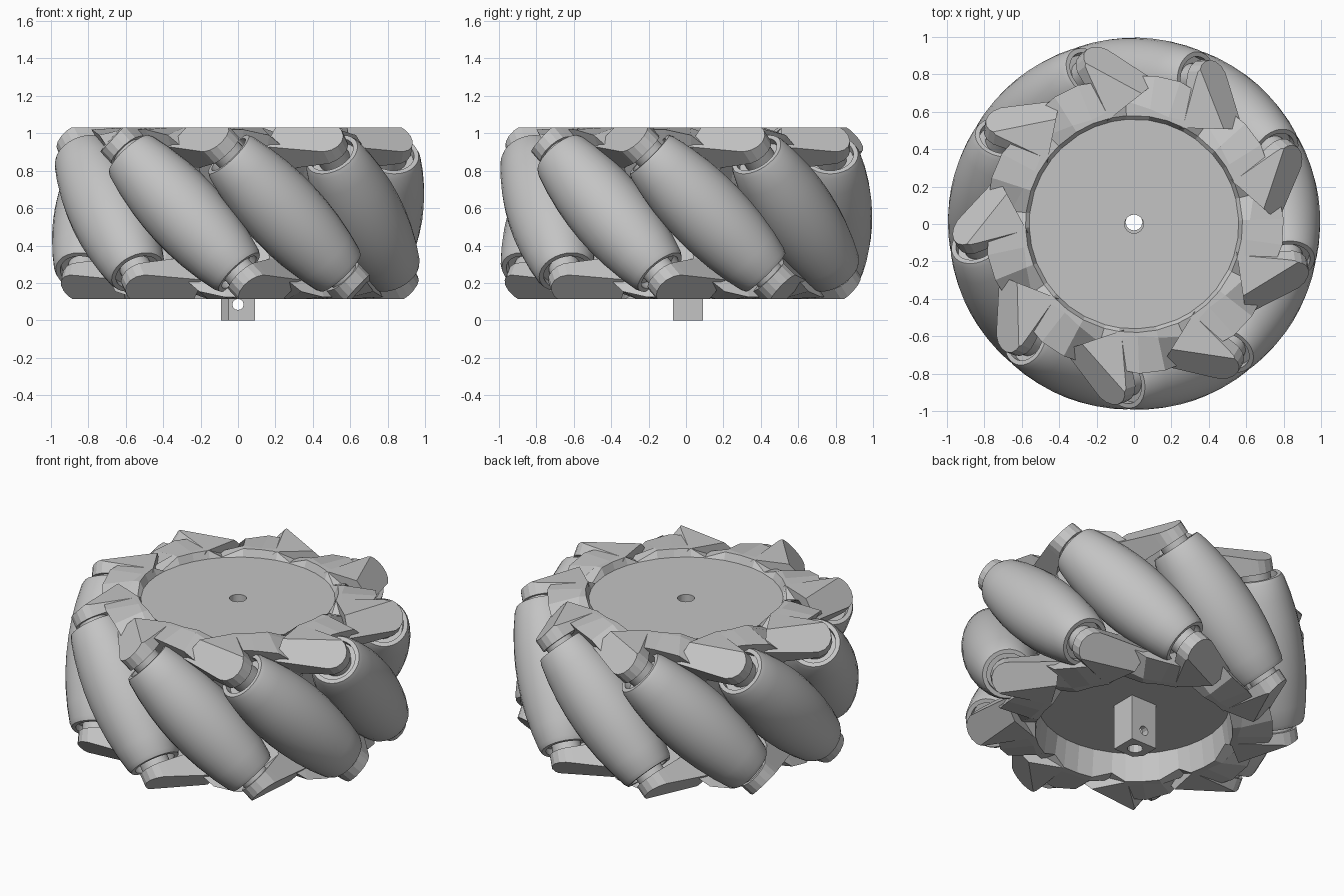
import bpy, bmesh
from math import sin, cos, pi, radians, sqrt
from mathutils import Matrix, Vector

cube = bpy.data.objects.get("Cube")
if cube:
    bpy.data.objects.remove(cube)

COUNT = 9            # rollers around the wheel
STEP = 2 * pi / COUNT
PHASE = radians(8.5)
MID = 0.572          # height of the wheel's middle plane
AXIS_R = 0.782       # distance of roller axles from the wheel axis
TOP = 1.03
S = sqrt(0.5)

grey = bpy.data.materials.new("plain_grey")
grey.use_nodes = True
grey.diffuse_color = (0.55, 0.55, 0.55, 1)
grey.node_tree.nodes["Principled BSDF"].inputs["Base Color"].default_value = (0.55, 0.55, 0.55, 1)


def make(name, bm, smooth=False):
    bmesh.ops.recalc_face_normals(bm, faces=bm.faces)
    mesh = bpy.data.meshes.new(name)
    bm.to_mesh(mesh)
    bm.free()
    mesh.materials.append(grey)
    ob = bpy.data.objects.new(name, mesh)
    bpy.context.collection.objects.link(ob)
    if smooth:
        bpy.ops.object.select_all(action="DESELECT")
        ob.select_set(True)
        bpy.context.view_layer.objects.active = ob
        bpy.ops.object.shade_smooth_by_angle(angle=radians(30))
    return ob


def slanted(x, t, w):
    """Radial x, distance t along the 45 degree axle, w across it."""
    return Vector((x, S * (w - t), S * (w + t)))


def bridge(bm, rings):
    for a, b in zip(rings, rings[1:]):
        n = len(a)
        for i in range(n):
            j = (i + 1) % n
            bm.faces.new((a[i], a[j], b[j], b[i]))


def place(i):
    return Matrix.Translation((0, 0, MID)) @ Matrix.Rotation(PHASE + i * STEP, 4, "Z")


FLIP = Matrix.Rotation(pi, 4, "X")


# Barrel roller with cupped ends and an axle stub
def roller(i):
    half = [(0.5, 0.085), (0.405, 0.085), (0.405, 0.122), (0.445, 0.122),
            (0.445, 0.147), (0.42, 0.16), (0.32, 0.183), (0.2, 0.202), (0.1, 0.211)]
    profile = [(-t, r) for t, r in half] + [(0, 0.214)] + half[::-1]
    bm = bmesh.new()
    sides = 28
    rings = [[bm.verts.new(slanted(AXIS_R + r * cos(2 * pi * k / sides), t,
                                   r * sin(2 * pi * k / sides)))
              for k in range(sides)] for t, r in profile]
    bridge(bm, rings)
    bm.transform(place(i))
    make(f"roller_{i + 1}", bm, True)


# Arched bracket holding one end of a roller, cut off flush with the rim
def bracket(i, name, turn):
    arch = [(AXIS_R + 0.105 * cos(a), 0.105 * sin(a))
            for a in (pi * (k / 8 - 0.5) for k in range(9))]
    outline = [(0.52, -0.15)] + arch + [(0.52, 0.15)]
    bm = bmesh.new()
    inner = [bm.verts.new(slanted(x, 0.475, w)) for x, w in outline]
    outer = [bm.verts.new(slanted(x, 0.575 + 0.3 * (AXIS_R - x), w)) for x, w in outline]
    bridge(bm, [inner, outer])
    bm.faces.new(inner)
    bm.faces.new(outer)
    cut = bmesh.ops.bisect_plane(bm, geom=bm.verts[:] + bm.edges[:] + bm.faces[:],
                                 plane_co=(0, 0, TOP - MID), plane_no=(0, 0, 1),
                                 clear_outer=True)
    edges = [e for e in cut["geom_cut"] if isinstance(e, bmesh.types.BMEdge)]
    bmesh.ops.holes_fill(bm, edges=edges)
    bm.transform(place(i) @ turn)
    make(f"{name}_bracket_{i + 1}", bm)


# Half of the hub: centre bore, inner disc, jagged flange and drum wall
def hub_half(name, disc_z, disc_r, turn):
    # angle past the bracket, flange height, flange radius, crest radius
    teeth = [(0, 1.02, 0.78, 0.62), (10, 1.02, 0.80, 0.60),
             (20, 0.99, 0.80, 0.62), (32, 0.86, 0.79, 0.66)]
    bm = bmesh.new()
    rings = [[] for _ in range(7)]
    for i in range(COUNT):
        for d, z, r, crest in teeth:
            a = i * STEP + radians(d - 26.5)
            crest_z = min(TOP, z + 0.12)
            if d == 32:
                crest_z = 0.98
            points = [(0.05, MID), (0.05, disc_z), (disc_r, disc_z),
                      (disc_r + 0.02, crest_z), (crest, crest_z), (r, z), (0.56, MID)]
            for ring, (pr, pz) in zip(rings, points):
                ring.append(bm.verts.new((pr * cos(a), pr * sin(a), pz - MID)))
    bridge(bm, rings)
    bm.transform(place(0) @ turn)
    make(name, bm)


for i in range(COUNT):
    roller(i)
    bracket(i, "upper", Matrix())
    bracket(i, "lower", FLIP)
hub_half("upper_hub", 0.985, 0.56, Matrix())
hub_half("lower_hub", 0.855, 0.55, FLIP)

# Square drive post with one chamfered corner, a bore and a cross hole
bm = bmesh.new()
section = [(-0.05, -0.07), (0.09, -0.07), (0.09, 0.09), (-0.09, 0.09), (-0.09, -0.02)]
low = [bm.verts.new((x, y, 0)) for x, y in section]
high = [bm.verts.new((x, y, 0.31)) for x, y in section]
bridge(bm, [low, high])
bm.faces.new(low)
bm.faces.new(high)
post = make("drive_post", bm)


def drill(target, radius, matrix):
    bm = bmesh.new()
    bmesh.ops.create_cone(bm, cap_ends=True, segments=12, radius1=radius,
                          radius2=radius, depth=1, matrix=matrix)
    cutter = make("drill_cutter", bm)
    cutter.hide_render = True
    mod = target.modifiers.new("hole", "BOOLEAN")
    mod.operation = "DIFFERENCE"
    mod.solver = "EXACT"
    mod.object = cutter
    bpy.context.view_layer.objects.active = target
    bpy.ops.object.modifier_apply(modifier=mod.name)
    bpy.data.objects.remove(cutter)


drill(post, 0.045, Matrix.Translation((0, 0.01, 0)))
drill(post, 0.03, Matrix.Translation((0, 0, 0.085)) @ Matrix.Rotation(pi / 2, 4, "X"))
